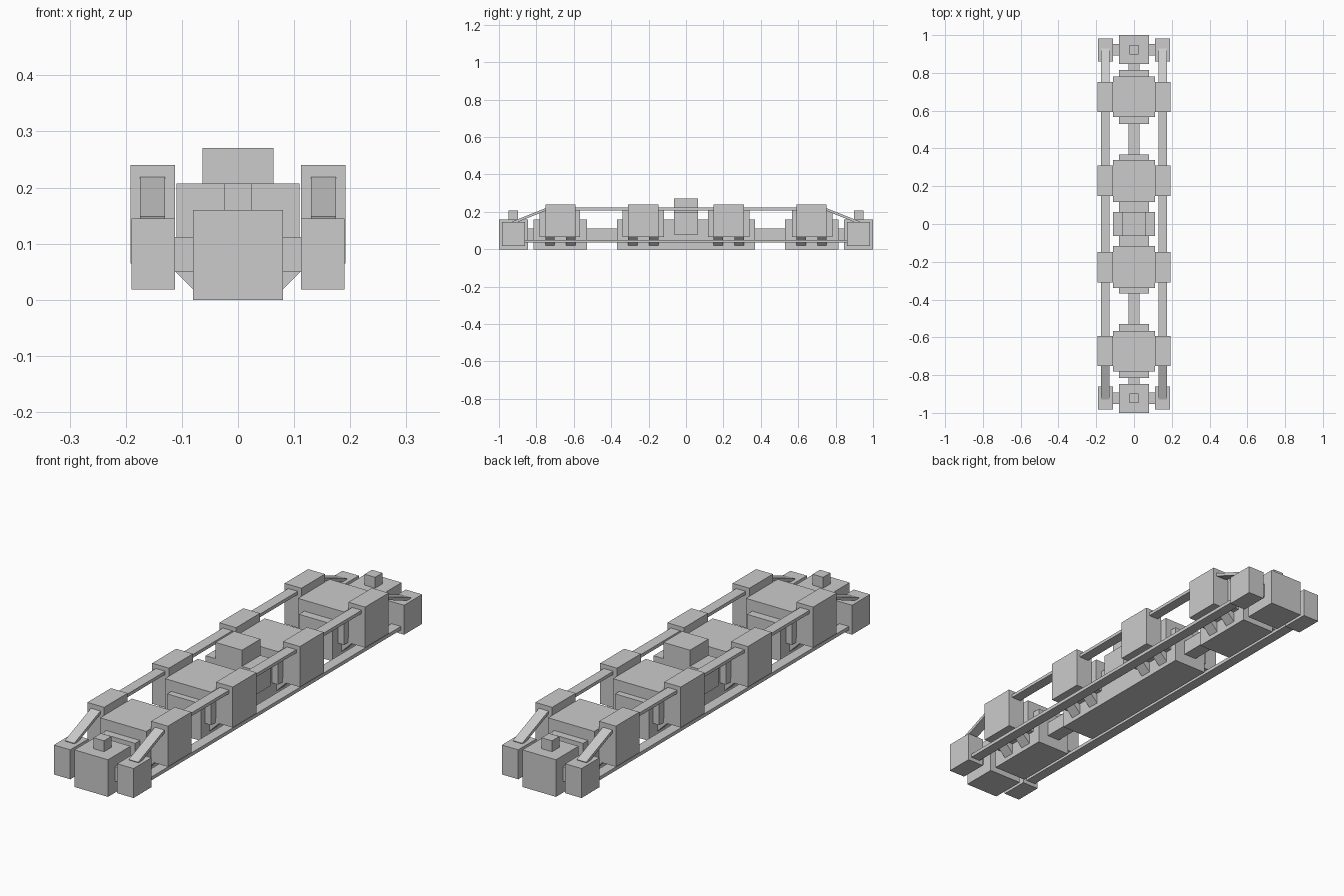
import bpy

if "Cube" in bpy.data.objects:
    bpy.data.objects.remove(bpy.data.objects["Cube"])

def prism(name, pts, axis, a, b):
    """Extrude a closed profile: axis 'x' uses (y,z) points, axis 'y' uses (x,z)."""
    n = len(pts)
    put = (lambda t, p: (t, p[0], p[1])) if axis == 'x' else (lambda t, p: (p[0], t, p[1]))
    verts = [put(a, p) for p in pts] + [put(b, p) for p in pts]
    faces = [tuple(range(n)), tuple(range(2 * n - 1, n - 1, -1))]
    faces += [(i, i + n, (i + 1) % n + n, (i + 1) % n) for i in range(n)]
    me = bpy.data.meshes.new(name)
    me.from_pydata(verts, [], faces)
    # consistent outward normals
    import bmesh
    bm = bmesh.new()
    bm.from_mesh(me)
    bmesh.ops.recalc_face_normals(bm, faces=bm.faces)
    bm.to_mesh(me)
    bm.free()
    ob = bpy.data.objects.new(name, me)
    bpy.context.collection.objects.link(ob)
    return ob

def box(name, x0, x1, y0, y1, z0, z1):
    return prism(name, [(y0, z0), (y1, z0), (y1, z1), (y0, z1)], 'x', x0, x1)

def mirrored(ob, x=True, y=True):
    m = ob.modifiers.new("mirror", 'MIRROR')
    m.use_axis = (x, y, False)
    return ob

# central spine and lower bodies
box("spine", -0.03, 0.03, -0.9, 0.9, 0.048, 0.111)
box("middle_base", -0.08, 0.08, -0.368, 0.368, 0, 0.16)
mirrored(box("outer_base", -0.08, 0.08, 0.53, 0.815, 0, 0.16), x=False)

# centre tower
box("centre_cross_block", -0.11, 0.11, -0.063, 0.063, 0.08, 0.2)
box("centre_top_block", -0.063, 0.063, -0.063, 0.063, 0.15, 0.27)

# wide bodies, side boxes and slanted braces at each station
for label, yb0, yb1, y0, y1 in (("inner", 0.117, 0.34, 0.147, 0.31),
                                ("outer", 0.566, 0.782, 0.592, 0.752)):
    mirrored(box(label + "_body", -0.11, 0.11, yb0, yb1, 0.065, 0.207), x=False)
    mirrored(box(label + "_side_box", 0.112, 0.192, y0, y1, 0.065, 0.24))
    for k, ya in enumerate((y0, y1 - 0.05)):
        mirrored(prism(f"{label}_brace_{k}",
                       [(0.075, 0.014), (0.128, 0.066), (0.108, 0.086), (0.055, 0.034)],
                       'y', ya, ya + 0.05))

# end blocks with pegs, cross bars and corner blocks
mirrored(box("end_block", -0.08, 0.08, 0.846, 1.0, 0, 0.16), x=False)
mirrored(box("end_peg", -0.025, 0.025, 0.898, 0.948, 0.15, 0.207), x=False)
mirrored(box("end_cross_bar", -0.12, 0.12, 0.893, 0.953, 0.05, 0.112), x=False)
mirrored(box("corner_block", 0.112, 0.19, 0.86, 0.983, 0.018, 0.145))

# upper rails sloping down to the corner blocks
top = [(-0.93, 0.148), (-0.745, 0.222), (0.745, 0.222), (0.93, 0.148)]
low = [(0.925, 0.135), (0.745, 0.208), (-0.745, 0.208), (-0.925, 0.135)]
mirrored(prism("upper_rail", top + low, 'x', 0.13, 0.175), y=False)

# lower rails
mirrored(box("lower_rail", 0.13, 0.175, -0.88, 0.88, 0.035, 0.05), y=False)
